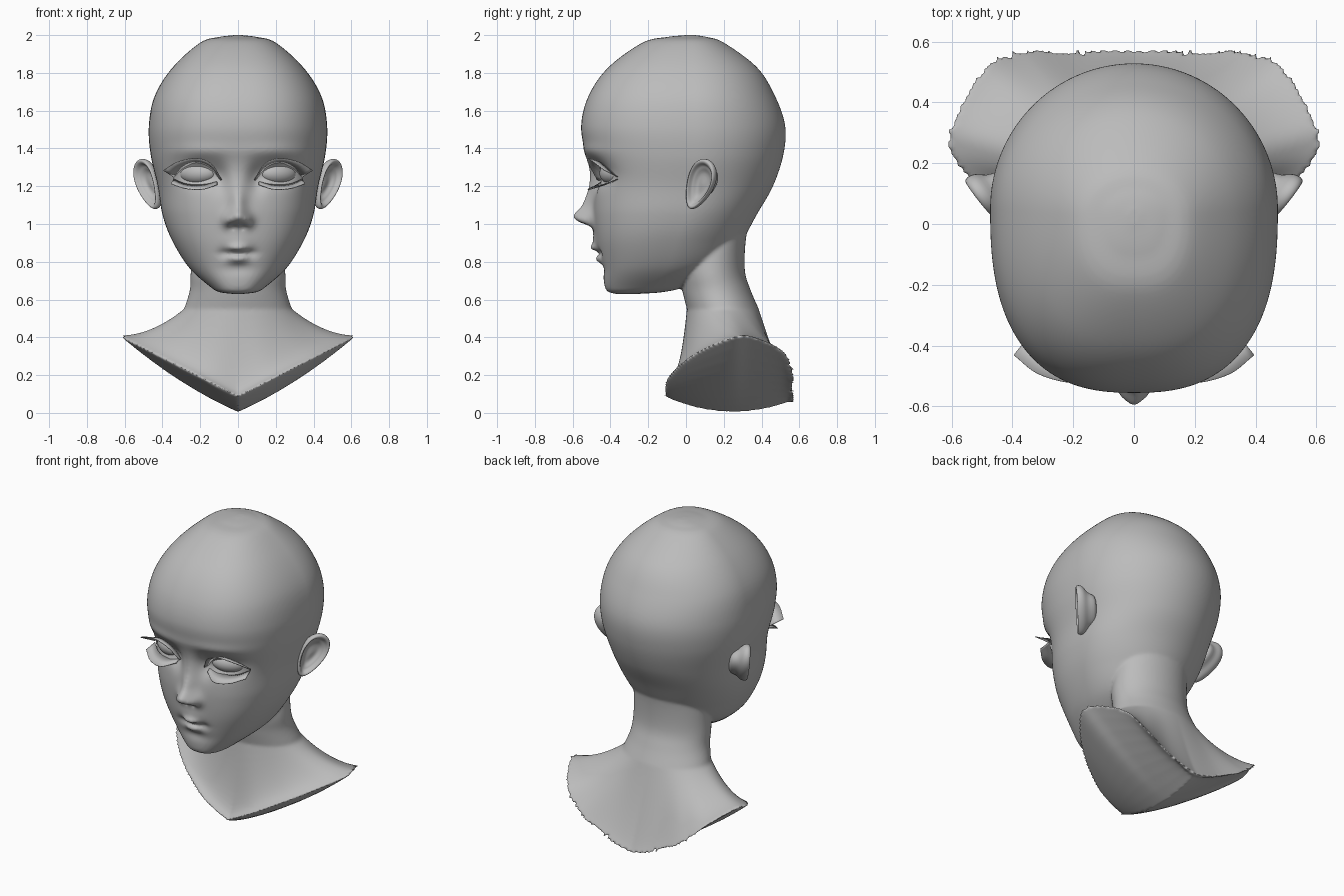
import bpy, bmesh, math
from math import sin, cos, pi, exp
from mathutils import Vector, Matrix

if "Cube" in bpy.data.objects:
    bpy.data.objects.remove(bpy.data.objects["Cube"])

grey = bpy.data.materials.new("plain_grey")
grey.use_nodes = True
grey.diffuse_color = (0.5, 0.5, 0.5, 1)
grey.node_tree.nodes["Principled BSDF"].inputs["Base Color"].default_value = (0.5, 0.5, 0.5, 1)


def curve(points, t):
    """Smooth curve through the points, t from 0 to 1."""
    last = len(points) - 1
    u = min(max(t, 0), 1) * last
    i = min(int(u), last - 1)
    u -= i
    p = [Vector(points[min(max(i + k, 0), last)]) for k in (-1, 0, 1, 2)]
    m1, m2 = (p[2] - p[0]) / 2, (p[3] - p[1]) / 2
    if i == 0:
        m1 = p[2] - p[1]
    if i == last - 1:
        m2 = p[2] - p[1]
    return (p[1] * (2*u**3 - 3*u*u + 1) + m1 * (u**3 - 2*u*u + u)
            + p[2] * (3*u*u - 2*u**3) + m2 * (u**3 - u*u))


def loft(bm, rings, cap_start=True, cap_end=True):
    """Skin closed rings of equal length."""
    loops = [[bm.verts.new(p) for p in ring] for ring in rings]
    for a, b in zip(loops, loops[1:]):
        for i in range(len(a)):
            j = (i + 1) % len(a)
            bm.faces.new((a[i], a[j], b[j], b[i]))
    if cap_start:
        bm.faces.new(loops[0][::-1])
    if cap_end:
        bm.faces.new(loops[-1])


def finish(bm, name, normals=True):
    bmesh.ops.remove_doubles(bm, verts=bm.verts, dist=0.0002)
    if normals:
        bmesh.ops.recalc_face_normals(bm, faces=bm.faces)
    mesh = bpy.data.meshes.new(name)
    bm.to_mesh(mesh)
    bm.free()
    mesh.materials.append(grey)
    for f in mesh.polygons:
        f.use_smooth = True
    ob = bpy.data.objects.new(name, mesh)
    bpy.context.collection.objects.link(ob)
    return ob


# Head sections: height, front y, back y, half width, y of widest point
HEAD = [(.63, -.37, -.25, .03, -.32), (.64, -.41, -.12, .1, -.27),
        (.67, -.43, 0, .15, -.2), (.77, -.445, .2, .26, -.1),
        (.915, -.475, .3, .35, -.05), (1.05, -.49, .375, .4, 0),
        (1.2, -.495, .46, .425, .03), (1.365, -.53, .515, .462, .05),
        (1.52, -.555, .525, .472, .05), (1.68, -.515, .47, .44, .05),
        (1.83, -.41, .375, .345, .04), (1.96, -.23, .2, .2, .03),
        (1.99, -.1, .11, .1, .03), (2, 0, .05, .02, .03)]

# Face forms: x, z, spread x, spread z, forward push
FORMS = [(0, 1.035, .04, .032, .085), (0, 1.1, .03, .05, .045),
         (0, 1.2, .035, .06, .015), (.05, 1.015, .022, .022, .035),
         (.025, .985, .014, .01, -.03), (.2, 1.275, .085, .05, -.055),
         (.1, 1.24, .03, .05, -.03), (.2, 1.385, .12, .025, .012),
         (0, .9, .05, .04, .018), (.02, .872, .025, .013, .02),
         (0, .815, .035, .016, .026), (0, .846, .05, .009, -.03),
         (.075, .845, .02, .02, -.012), (0, .765, .06, .022, -.012)]


def head_point(section, a):
    z, front, back, width, mid = section
    x = width * sin(a)
    if cos(a) < 0:
        return Vector((x, mid - (back - mid) * cos(a), z))
    n = 2.55
    y = mid - (mid - front) * max(0, 1 - abs(sin(a)) ** n) ** (1 / n)
    for fx, fz, sx, sz, push in FORMS:
        for side in ((1, -1) if fx else (1,)):
            y -= push * exp(-((x - side * fx) / sx) ** 2 / 2 - ((z - fz) / sz) ** 2 / 2)
    return Vector((x, y, z))


# Head, neck and bust, fused into one skin
bm = bmesh.new()
N, ROWS = 256, 180
loft(bm, [[head_point(curve(HEAD, r / ROWS), 2 * pi * i / N) for i in range(N)]
          for r in range(ROWS + 1)])

# Neck sections: height, front y, back y, half width
NECK = [(1.05, .05, .34, .22), (.9, -.01, .315, .24), (.75, -.035, .312, .25),
        (.65, -.02, .342, .255), (.55, .005, .385, .285)]
# Half of the cut edge of the bust, from front to back
RIM = [(0, -.12, .09), (.2, -.1, .19), (.4, .01, .29), (.54, .14, .36),
       (.615, .25, .4), (.595, .35, .405), (.5, .52, .33), (.4, .59, .21),
       (.2, .575, .11), (0, .575, .05)]
M = 96
angles = [2 * pi * i / M for i in range(M)]


def neck_point(section, a):
    z, front, back, width = section
    return Vector((width * sin(a), (front + back) / 2 - (back - front) / 2 * cos(a), z))


def rim_point(a):
    p = curve(RIM, min(a, 2 * pi - a) / pi)
    return Vector((p.x if a <= pi else -p.x, p.y, p.z))


def flare_point(a, t):
    p, q = neck_point(NECK[-1], a), rim_point(a)
    power = 1.9 + 0.7 * cos(a)
    r = p.lerp(q, t)
    r.z = p.z + (q.z - p.z) * (1 - (1 - t) ** power)
    return r


def under_point(a, t):
    q = rim_point(a)
    ridge = Vector((0, .25 + (q.y - .25) * .9, .005 + .5 * (q.y - .25) ** 2))
    r = q.lerp(ridge, t)
    r.z -= .12 * t * (1 - t) * abs(q.x) / .6
    return r


rings = [[neck_point(curve(NECK, k / 20), a) for a in angles] for k in range(21)]
rings += [[flare_point(a, k / 16) for a in angles] for k in range(1, 17)]
rings += [[under_point(a, k / 8) for a in angles] for k in range(1, 9)]
loft(bm, rings, cap_end=False)
body = finish(bm, "head_and_bust")
fuse = body.modifiers.new("fuse", "REMESH")
fuse.mode = "VOXEL"
fuse.voxel_size = 0.01
fuse.use_smooth_shade = True
soften = body.modifiers.new("soften", "SMOOTH")
soften.factor = 0.5
soften.iterations = 4

# Ear cross profile: radius, height
EAR = [(.02, -.012), (.4, -.014), (.62, 0), (.74, .008), (.86, .026), (.96, .026),
       (1, .01), (.93, -.012), (.7, -.04), (.5, -.08), (.02, -.09)]
# Lash edges: at the lid, then at the tips
UPPER = ([(.09, -.44, 1.23), (.14, -.45, 1.295), (.22, -.44, 1.325), (.29, -.41, 1.3), (.34, -.36, 1.25)],
         [(.085, -.47, 1.235), (.14, -.515, 1.32), (.22, -.52, 1.35), (.32, -.49, 1.33), (.395, -.43, 1.285)])
LOWER = ([(.11, -.44, 1.23), (.2, -.44, 1.21), (.28, -.41, 1.215), (.34, -.36, 1.24)],
         [(.11, -.47, 1.21), (.19, -.52, 1.185), (.28, -.495, 1.19), (.355, -.43, 1.215)])


def lash(name, edges, side):
    bm = bmesh.new()
    flip = Vector((side, 1, 1))
    rows = [[bm.verts.new(curve(e, k / 20) * flip) for k in range(21)] for e in edges]
    for k in range(20):
        bm.faces.new((rows[0][k], rows[0][k + 1], rows[1][k + 1], rows[1][k]))
    ob = finish(bm, name)
    thick = ob.modifiers.new("thickness", "SOLIDIFY")
    thick.thickness = 0.004


for side, label in ((1, "left"), (-1, "right")):
    # Ear, a tilted bowl with a rolled rim
    up = Vector((.1, .1, .26)).normalized()
    across = Vector((.6, .78, 0))
    across = (across - up * across.dot(up)).normalized()
    out = across.cross(up)
    centre = Vector((.468, .08, 1.21))
    bm = bmesh.new()
    rings = []
    for k in range(31):
        r, h = curve(EAR, k / 30)
        ring = []
        for i in range(48):
            a = 2 * pi * i / 48
            p = centre + across * (r * cos(a) * (.078 + .022 * sin(a))) + up * (r * sin(a) * .145) + out * h
            ring.append((p.x * side, p.y, p.z))
        rings.append(ring)
    loft(bm, rings)
    finish(bm, label + "_ear")

    # Eyeball
    bm = bmesh.new()
    place = (Matrix.Translation((.212 * side, -.385, 1.268))
             @ Matrix.Rotation(side * .42, 4, "Z") @ Matrix.Diagonal((.105, .065, .06, 1)))
    bmesh.ops.create_uvsphere(bm, u_segments=40, v_segments=24, radius=1, matrix=place)
    finish(bm, label + "_eyeball")

    # Eyelashes
    lash(label + "_upper_lash", UPPER, side)
    lash(label + "_lower_lash", LOWER, side)
